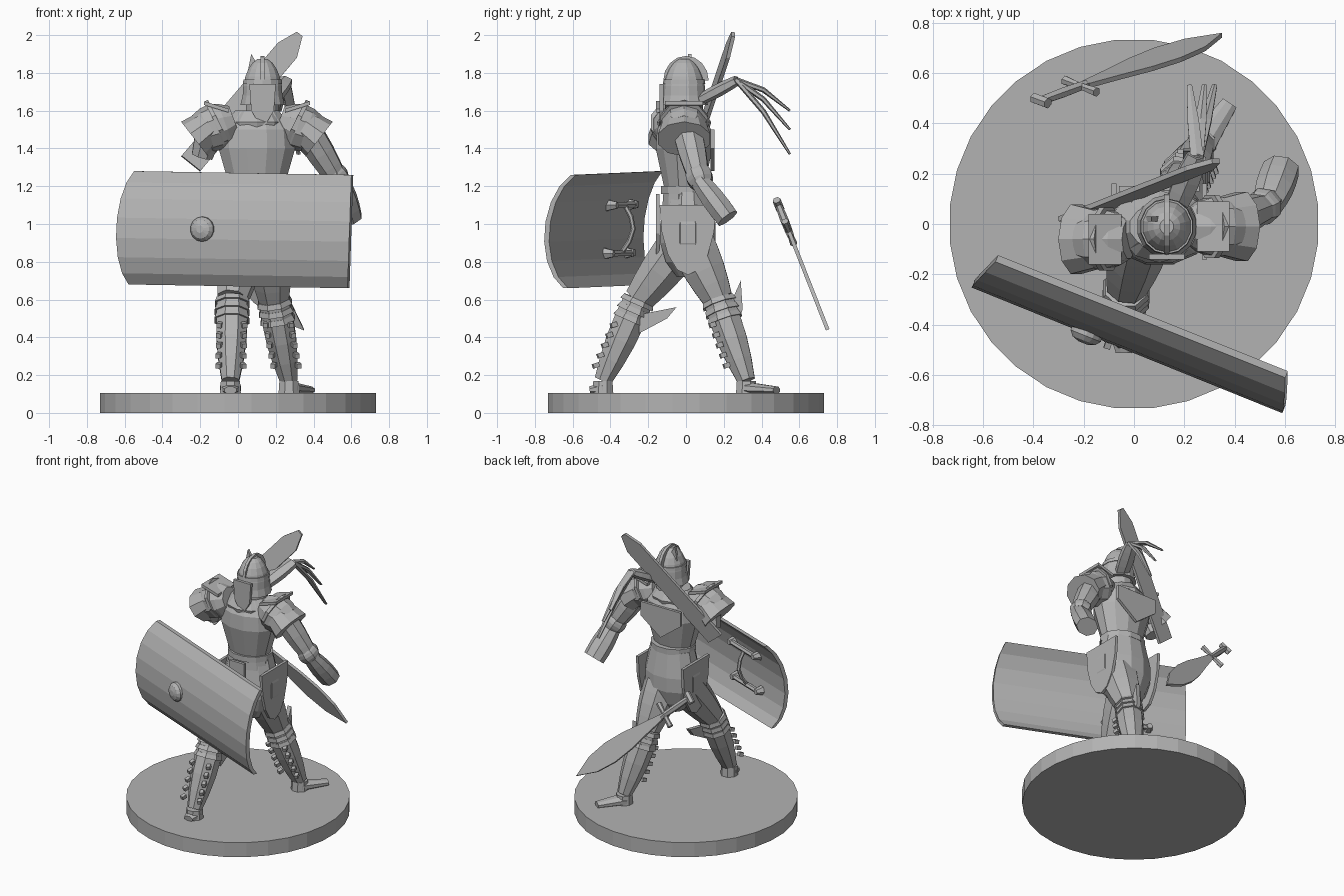
import bpy, bmesh, math
from mathutils import Vector

cube = bpy.data.objects.get("Cube")
if cube:
    bpy.data.objects.remove(cube)

grey = (.45, .45, .45, 1)
steel = bpy.data.materials.new("plain grey")
steel.use_nodes = True
steel.diffuse_color = grey
steel.node_tree.nodes["Principled BSDF"].inputs["Base Color"].default_value = grey


def point(x, y, z):
    return Vector((x, y, z))


def skin(name, rings):
    """Join rings of points into a closed, capped body."""
    bm = bmesh.new()
    loops = [[bm.verts.new(corner) for corner in ring] for ring in rings]
    count = len(loops[0])
    for lower, upper in zip(loops, loops[1:]):
        for here in range(count):
            after = (here + 1) % count
            bm.faces.new((lower[here], lower[after], upper[after], upper[here]))
    bm.faces.new(loops[0])
    bm.faces.new(loops[-1])
    bmesh.ops.recalc_face_normals(bm, faces=bm.faces)
    mesh = bpy.data.meshes.new(name)
    bm.to_mesh(mesh)
    bm.free()
    mesh.materials.append(steel)
    bpy.context.collection.objects.link(bpy.data.objects.new(name, mesh))


def ellipse(center, across, along, sides):
    turns = [math.tau * (step + .5) / sides for step in range(sides)]
    return [center + across * math.cos(turn) + along * math.sin(turn) for turn in turns]


def stack(name, x, y, depth, rings, sides=12):
    """Upright body from level ellipses, each a height and a half width."""
    skin(name, [ellipse(point(x, y, height), point(width, 0, 0), point(0, width * depth, 0), sides)
                for height, width in rings])


def tube(name, path, radii, sides=8, flat=1, side_axis=(1, 0, 0)):
    """Tube along a path, with one radius per point."""
    rings = []
    for index, (center, radius) in enumerate(zip(path, radii)):
        tangent = path[min(index + 1, len(path) - 1)] - path[max(index - 1, 0)]
        tangent.normalize()
        across = Vector(side_axis)
        across = (across - tangent * across.dot(tangent)).normalized()
        rings.append(ellipse(center, across * radius, tangent.cross(across) * radius * flat, sides))
    skin(name, rings)


def limb(name, start, end, thick, thin, swell=0, **options):
    """Straight tapering tube with a muscle swell in the middle."""
    steps = [step / 4 for step in range(5)]
    tube(name, [start.lerp(end, step) for step in steps],
         [thick + (thin - thick) * step + swell * math.sin(math.pi * step) for step in steps], **options)


def plate(name, outline, normal, thick=.02):
    """Flat sheet from an outline, thickened along a normal."""
    offset = Vector(normal).normalized() * thick / 2
    skin(name, [[corner - offset for corner in outline], [corner + offset for corner in outline]])


# Round base
stack("base", 0, 0, 1, [(0, .735), (.105, .735)], sides=32)

# Trunk, belt, skirt and scarf
middle = .1
stack("torso", middle, -.01, .74, [(1.1, .16), (1.2, .15), (1.3, .18), (1.4, .21), (1.5, .2), (1.6, .12)])
stack("belt", middle, 0, .85, [(1.16, .16), (1.2, .16)])
stack("skirt", middle, .01, .76, [(1.17, .16), (1, .2), (.9, .2), (.8, .16), (.72, .08)])
stack("scarf", middle, -.01, .9, [(1.48, .14), (1.54, .16), (1.6, .11)], sides=10)

# Rounded hip plates, with pointed flaps before and behind
arc = [math.pi * step / 8 for step in range(9)]
for side in (-1, 1):
    plate("hip_plate", [point(middle + side * .18, .01 + .15 * math.cos(turn), 1.1 - .37 * math.sin(turn))
                        for turn in arc], (1, 0, 0))


def flap(name, y, top, shoulder, bottom, width):
    plate(name, [point(middle - width, y, top), point(middle + width, y, top),
                 point(middle + width, y, shoulder), point(middle, y, bottom),
                 point(middle - width, y, shoulder)], (0, 1, 0))


flap("front_flap", -.15, 1.16, .95, .84, width=.06)
flap("back_plate", .14, 1.5, 1.4, 1.28, width=.16)

# Helmet with flared rim, visor and crest
head = .13
quarter = [math.pi / 2 * step / 6 for step in range(6)]
dome = [(1.68 + .2 * math.sin(turn), .108 * math.cos(turn)) for turn in quarter]
stack("neck", head, 0, 1, [(1.5, .09), (1.7, .09)])
stack("helmet", head, -.01, 1.05, [(1.63, .12)] + dome, sides=14)
stack("visor_band", head, -.01, 1.05, [(1.74, .107), (1.765, .104)], sides=14)
plate("visor", [point(head + across, -.13, height) for across, height in
                ((-.07, 1.74), (.07, 1.74), (.06, 1.6), (0, 1.5), (-.06, 1.6))], (0, 1, 0))
plate("crest", [point(head, .12 * math.cos(turn), 1.76 + .13 * math.sin(turn)) for turn in arc], (1, 0, 0))
plate("crest_fin", [point(.05, .02, 1.8), point(.07, .02, 1.9), point(.1, .02, 1.85)], (0, 1, 0))

# Shoulder armour: dome, flared lower lame, raised rim
for side, center in ((-1, point(-.15, -.06, 1.52)), (1, point(.35, -.01, 1.52))):
    def outward(reach, rise=0):
        return center + point(side * reach, 0, rise)

    facing = {"sides": 10, "side_axis": (0, 1, 0)}
    limb("shoulder_dome", outward(-.13, .03), outward(.06, -.04), .08, .1, swell=.035, **facing)
    limb("shoulder_flare", outward(-.01), outward(.08, -.07), .12, .145, flat=.8, **facing)
    limb("shoulder_ridge", outward(-.05, .02), outward(-.03, .01), .132, .132, **facing)
    plate("shoulder_rim", [outward(reach, rise) + point(0, spread, 0) for reach, rise, spread in
                           ((-.1, .08, -.1), (-.1, .08, .1), (.03, .12, .1), (.03, .12, -.1))], (0, 0, 1))

# Arms: the left reaches out and back, the right ends under its shoulder
shoulder, elbow, wrist = point(.35, 0, 1.52), point(.53, .07, 1.23), point(.585, .22, 1.03)
limb("left_upper_arm", shoulder, elbow, .08, .055, swell=.01)
limb("left_elbow", shoulder.lerp(elbow, .8), elbow.lerp(wrist, .1), .06, .06, swell=.015)
limb("left_gauntlet", elbow, wrist, .06, .076, swell=.01, flat=.85)
limb("right_upper_arm", point(-.14, -.06, 1.53), point(-.19, -.02, 1.36), .085, .06)


def leg(side, hip, knee, ankle, toe):
    """Thigh, shin, foot, knee bands and the strap ends along the shin."""
    limb(side + "_thigh", hip, knee, .13, .085, swell=.01)
    limb(side + "_shin", knee, ankle, .085, .05, swell=.018)
    limb(side + "_heel", ankle, point(ankle.x, ankle.y, .1), .055, .06)
    limb(side + "_foot", ankle - point(0, 0, .04), toe, .06, .035, flat=.6)
    for step in range(3):
        band = knee.lerp(ankle, step / 10)
        limb(side + "_knee_band", band, knee.lerp(ankle, step / 10 + .06), .09, .1)
    for step in range(5):
        center = knee.lerp(ankle, .3 + step / 8)
        for edge in (-1, 1):
            strap = center + point(edge * .06, -.06, 0)
            limb(side + "_strap", strap, strap + point(edge * .01, -.03, -.01), .018, .018, sides=4)


right_knee, left_knee = point(-.03, -.25, .6), point(.19, .17, .6)
leg("right", point(.03, -.02, .9), right_knee, point(-.04, -.44, .17), point(-.04, -.51, .12))
leg("left", point(.16, .03, .9), left_knee, point(.27, .32, .17), point(.38, .48, .12))
plate("right_knee_fin", [right_knee + point(.05, back, rise) for back, rise in
                         ((0, -.08), (.2, -.04), (.15, -.1), (0, -.18))], (1, 0, 0), thick=.03)
plate("left_knee_fin", [left_knee + point(.02, back, rise) for back, rise in
                        ((.03, -.1), (.12, .1), (.13, -.05), (.1, -.15))], (1, 0, 0), thick=.03)

# Large shield: a curved sheet swept from one end to the other
inward = point(.37, .93, 0)
half_turn = 1.15


def shield_point(reach, turn, depth):
    top = point(-.55, -.15, 1.28).lerp(point(.6, -.61, 1.26), reach)
    low = point(-.58, -.19, .68).lerp(point(.58, -.65, .66), reach)
    bulge = point(-.08, -.08, 0).lerp(point(0, -.12, 0), reach)
    flat = math.cos(half_turn)
    swell = (math.cos(turn) - flat) / (1 - flat)
    return top.lerp(low, .5 - math.sin(turn) / math.sin(half_turn) / 2) + bulge * swell + inward * depth


turns = [half_turn * (1 - 2 * step / 7) for step in range(8)]
skin("shield", [[shield_point(reach, turn, 0) for turn in turns] +
                [shield_point(reach, turn, .028) for turn in reversed(turns)] for reach in (0, 1)])
boss = [shield_point(.37, 0, depth) for depth in (.02, -.01, -.03, -.04)]
tube("shield_boss", boss, (.066, .066, .05, .02), sides=14)

# Shield grips: two bars with feet, joined by a bent strap
for turn in (.4, -.4):
    bar = [shield_point(reach, turn, .06) for reach in (.2, .42)]
    limb("grip_bar", *bar, .018, .018, sides=6, side_axis=(0, 0, 1))
    for end in bar:
        limb("grip_foot", end - inward * .04, end + inward * .02, .035, .02, sides=6, side_axis=(0, 0, 1))
strap = [shield_point(.3, turn, .06 + .07 * math.cos(turn * 4)) for turn in (.4, .2, 0, -.2, -.4)]
tube("grip_strap", strap, [.013] * len(strap), sides=6)

# Broad blade slung across the back
low, tip = point(-.25, .02, 1.32), point(.33, .25, 2)
width = point(.05, 0, -.04)
neck = low.lerp(tip, .88)
plate("back_blade", [low - width, low + width, neck + width, tip + width * .2, tip - width * .4, neck - width],
      (tip - low).cross(width))

# Leaf-bladed sword behind the figure
pommel, tip = point(-.37, .49, 1.1), point(.35, .75, .44)
width = point(-.7, .26, -.66)


def along(reach, spread=0):
    return pommel.lerp(tip, reach) + width * spread


def leaf(edge):
    return [along(.25 + .75 * step, edge * (.02 + .055 * math.sin(math.pi * step ** 1.3)))
            for step in (0, .2, .4, .6, .8)]


plate("sword_blade", leaf(1) + [tip] + leaf(-1)[::-1], (tip - pommel).cross(width))
limb("sword_grip", along(0), along(.25), .018, .018, swell=.004, sides=6)
limb("sword_pommel", along(0, -.04), along(0, .04), .022, .022, sides=6)
limb("sword_guard", along(.22, -.09), along(.22, .09), .02, .02, swell=-.005, sides=6)

# Wind-blown cloth strands trailing from the neck
root, crown = point(.17, .08, 1.66), point(.25, .27, 1.76)
limb("cloth_root", root, crown, .05, .045, swell=.01, sides=6, flat=.6)
for x, height in ((.22, 1.6), (.28, 1.5), (.32, 1.37)):
    end = point(x, .55, height)
    bend = crown.lerp(end, .5) + point(0, 0, .03)
    tube("cloth_strand", [root.lerp(crown, .7), crown, bend, end], (.03, .03, .026, .012), sides=6, flat=.55)
